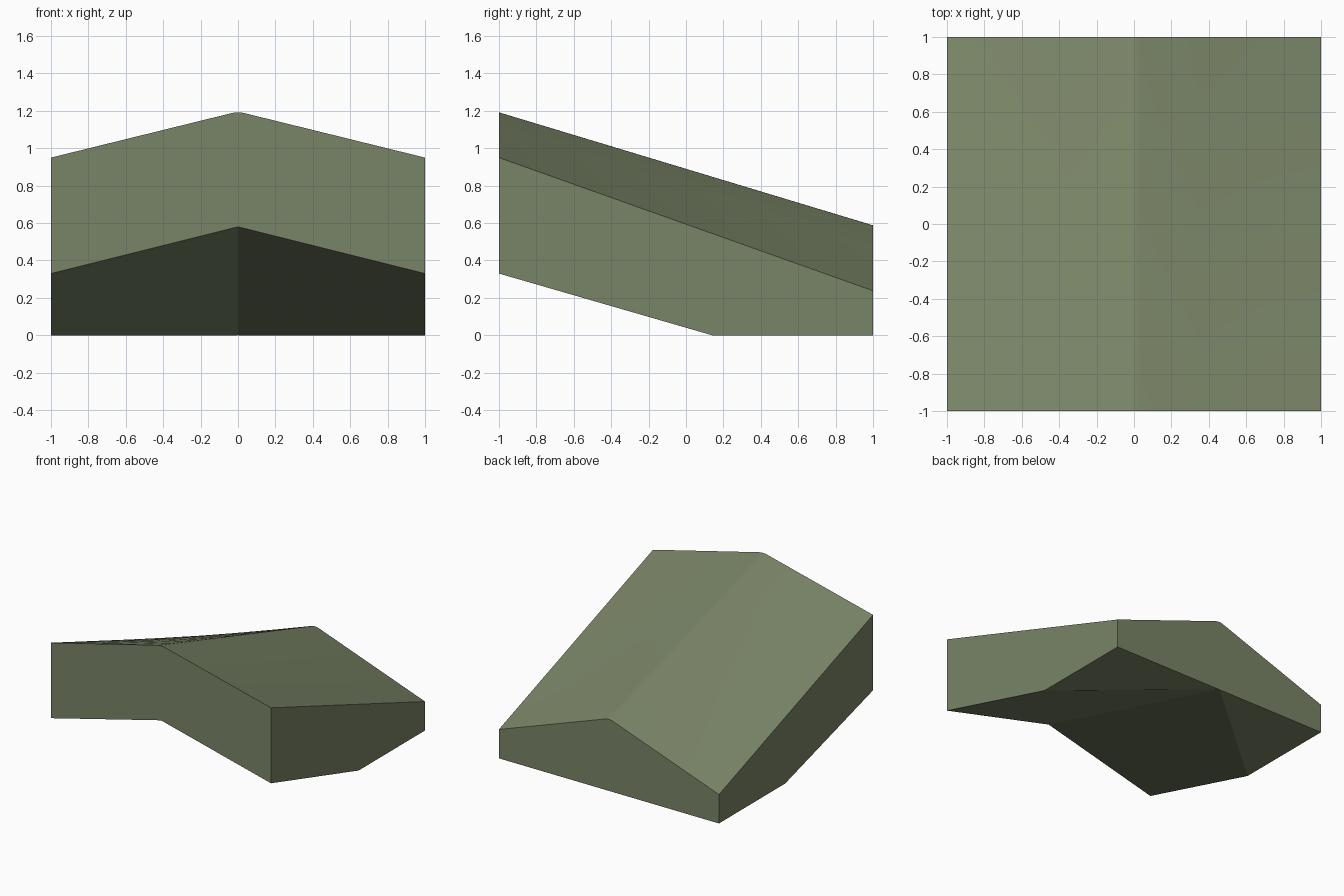
import bpy
import bmesh
import math

cube = bpy.data.objects.get("Cube")
if cube:
    bpy.data.objects.remove(cube)

olive = bpy.data.materials.new("olive_green")
olive.use_nodes = True
colour = (0.19, 0.23, 0.133, 1)
olive.diffuse_color = colour
olive.node_tree.nodes["Principled BSDF"].inputs["Base Color"].default_value = colour

HALF_COLUMNS = [0, 0.015, 0.035, 0.35, 0.68, 1]
ROUND = 0.035  # half width of the softened ridge


def mix(a, b, t):
    return a + (b - a) * t


def top_height(x, y):
    """Gabled top falling to the back, with a rounded ridge."""
    t = (y + 1) / 2
    ridge, eave = mix(1.192, 0.588, t), mix(0.95, 0.238, t)
    x = abs(x)
    run = x * x / (2 * ROUND) if x < ROUND else x - ROUND / 2
    return ridge - (ridge - eave) * run / (1 - ROUND / 2)


def underside_height(x, y):
    return 0.58 - 0.25 * abs(x) - 0.2895 * (y + 1)


# Top sheet: a grid with its columns gathered towards the ridge
bm = bmesh.new()
n = len(HALF_COLUMNS) - 1
bmesh.ops.create_grid(bm, x_segments=2 * n, y_segments=8, size=1)
for v in bm.verts:
    column = HALF_COLUMNS[round(abs(v.co.x) * n)]
    v.co.x = math.copysign(column, v.co.x)
    v.co.z = top_height(v.co.x, v.co.y)

# Give it thickness down to the gabled underside
result = bmesh.ops.extrude_face_region(bm, geom=bm.faces[:], use_keep_orig=True)
for v in result["geom"]:
    if isinstance(v, bmesh.types.BMVert):
        v.co.z = underside_height(v.co.x, v.co.y)

# Cut level at the ground and close the two flat corners
bmesh.ops.bisect_plane(bm, geom=bm.verts[:] + bm.edges[:] + bm.faces[:],
                       plane_co=(0, 0, 0), plane_no=(0, 0, -1), clear_outer=True)
bmesh.ops.holes_fill(bm, edges=[e for e in bm.edges if e.is_boundary], sides=0)
bmesh.ops.recalc_face_normals(bm, faces=bm.faces[:])

mesh = bpy.data.meshes.new("gabled_block")
bm.to_mesh(mesh)
bm.free()
mesh.materials.append(olive)
block = bpy.data.objects.new("gabled_block", mesh)
bpy.context.collection.objects.link(block)

bpy.ops.object.select_all(action="DESELECT")
block.select_set(True)
bpy.context.view_layer.objects.active = block
bpy.ops.object.shade_smooth_by_angle(angle=math.radians(12))
